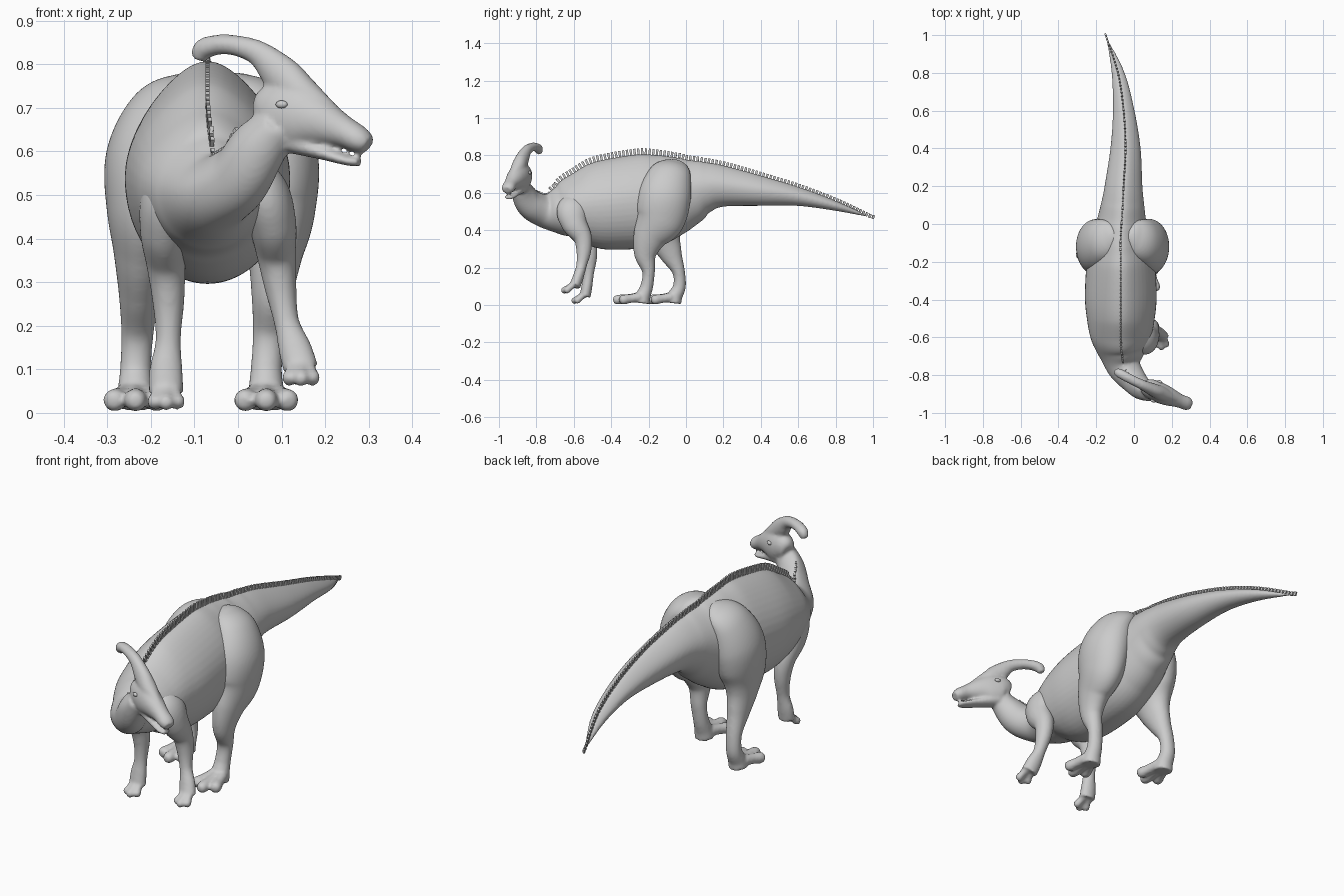
import bpy
import bmesh
import math
from mathutils import Vector, Matrix

cube = bpy.data.objects.get("Cube")
if cube:
    bpy.data.objects.remove(cube, do_unlink=True)

FORWARD = Vector((0, 1, 0))
UP = Vector((0, 0, 1))
MIDDLE = -.06
SIDES = 48
STEPS = 10

skin = bpy.data.materials.new("plain grey skin")
skin.use_nodes = True
skin.diffuse_color = (.6, .6, .6, 1)
skin.node_tree.nodes["Principled BSDF"].inputs["Base Color"].default_value = skin.diffuse_color


def sample(rows):
    """Smooth curve through rows of x, y, z, width radius, height radius."""
    points = [Vector(row) for row in rows]
    points = [points[0] * 2 - points[1]] + points + [points[-1] * 2 - points[-2]]
    curve = []
    for a, b, c, d in zip(points, points[1:], points[2:], points[3:]):
        for step in range(STEPS):
            t = step / STEPS
            curve.append(b + (c - a) * (t / 2)
                         + (a * 2 - b * 5 + c * 4 - d) * (t * t / 2)
                         + (b * 3 - a - c * 3 + d) * (t ** 3 / 2))
    return curve + [points[-2]]


def frames(rows, hint):
    """Centre, side axis, height axis and the two radii along a curve."""
    curve = sample(rows)
    centres = [Vector(point[:3]) for point in curve]
    before = centres[:1] + centres[:-1]
    after = centres[1:] + centres[-1:]
    result = []
    for point, centre, back, ahead in zip(curve, centres, before, after):
        tangent = (ahead - back).normalized()
        side = tangent.cross(hint).normalized()
        result.append((centre, side, side.cross(tangent),
                       max(point[3], .002), max(point[4], .002)))
    return result


def tube(bm, rows, hint, ridge=0):
    """Closed elliptical loft; ridge narrows the upper half."""
    rings = []
    for centre, side, high, width, height in frames(rows, hint):
        ring = []
        for k in range(SIDES):
            angle = math.tau * k / SIDES
            taper = 1 - ridge * max(math.sin(angle), 0) ** 2
            ring.append(bm.verts.new(centre + side * width * taper * math.cos(angle)
                                     + high * height * math.sin(angle)))
        rings.append(ring)
    for lower, upper in zip(rings, rings[1:]):
        for k in range(SIDES):
            bm.faces.new((lower[k - 1], lower[k], upper[k], upper[k - 1]))
    bm.faces.new(rings[0][::-1])
    bm.faces.new(rings[-1])


def finish(name, bm, merge=True):
    """Make the object; merge welds its lofts into one soft skin."""
    bmesh.ops.recalc_face_normals(bm, faces=bm.faces)
    mesh = bpy.data.meshes.new(name)
    bm.to_mesh(mesh)
    bm.free()
    mesh.materials.append(skin)
    obj = bpy.data.objects.new(name, mesh)
    bpy.context.collection.objects.link(obj)
    if merge:
        remesh = obj.modifiers.new("merge", 'REMESH')
        remesh.mode = 'VOXEL'
        remesh.voxel_size = .007
        remesh.use_smooth_shade = True
        soften = obj.modifiers.new("soften", 'SMOOTH')
        soften.factor = .5
        soften.iterations = 5


def head_point(x, z):
    """The head turns to its left, so depth follows from the sideways position."""
    return Vector((x, -.83 - x / 2 + x * x / 4, z))


def head_tube(bm, rows):
    tube(bm, [(*head_point(x, z), width, height) for x, z, width, height in rows], UP)


# Neck, trunk and tail in one line from head to tail tip
spine = [
    (.09, -.89, .66, .05, .05), (.04, -.87, .6, .06, .07),
    (0, -.83, .54, .07, .08), (-.05, -.76, .505, .09, .09),
    (-.065, -.68, .505, .125, .13), (-.07, -.6, .52, .16, .175),
    (-.07, -.5, .53, .18, .225), (-.07, -.38, .54, .19, .245),
    (-.07, -.2, .56, .18, .25), (-.07, -.08, .585, .155, .22),
    (-.065, .02, .61, .13, .18), (-.06, .1, .63, .115, .14),
    (-.055, .2, .635, .1, .11), (-.045, .4, .61, .08, .08),
    (-.055, .6, .58, .057, .05), (-.085, .8, .53, .034, .026),
    (-.15, 1, .466, 0, 0)]

bm = bmesh.new()
tube(bm, spine, UP, ridge=.3)
# Skull with upper beak
head_tube(bm, [
    (.05, .675, .03, .04), (.08, .685, .05, .07), (.13, .68, .055, .08),
    (.18, .67, .05, .06), (.24, .647, .037, .037), (.28, .626, .036, .03),
    (.3, .614, .026, .02)])
# Swept back crest
head_tube(bm, [
    (-.09, .81, .016, .016), (-.08, .834, .024, .024), (-.045, .845, .025, .023),
    (0, .842, .025, .024), (.05, .823, .027, .03), (.1, .775, .034, .045),
    (.15, .73, .037, .04), (.22, .67, .02, .03)])
# Lower jaw
head_tube(bm, [
    (.1, .63, .04, .03), (.19, .6, .033, .018), (.25, .58, .03, .012),
    (.28, .575, .02, .01)])
finish("body_and_head", bm)

# Row of upright plates along the back, low on the neck
bm = bmesh.new()
pitch, travelled = .02, 0
line = frames(spine, UP)[STEPS:]
for here, there in zip(line, line[1:]):
    start = here[0] + here[2] * here[4]
    run = there[0] + there[2] * there[4] - start
    while travelled < run.length:
        spot = start + run.normalized() * travelled
        tall = .02 + here[4] / 9 if spot.y > -.72 else .009
        turn = run.to_track_quat('Y', 'Z').to_matrix().to_4x4()
        bmesh.ops.create_cube(bm, size=1, matrix=Matrix.Translation(spot + here[2] * tall / 6)
                              @ turn @ Matrix.Diagonal((.009, .012, tall, 1)))
        travelled += pitch
    travelled -= run.length
finish("back_frill", bm, merge=False)

# Eyes set in both sides of the skull
bm = bmesh.new()
outward = Vector((.018, .05, 0))
for side in (-1, 1):
    place = Matrix.Translation(head_point(.118, .708) + outward * side)
    bmesh.ops.create_uvsphere(bm, u_segments=16, v_segments=10, radius=.012,
                              matrix=place @ Matrix.Rotation(-.35, 4, 'Z')
                              @ Matrix.Diagonal((1.2, .7, .75, 1)))
for face in bm.faces:
    face.smooth = True
finish("eyes", bm, merge=False)


def limb(name, rows, root, spread, reach, drop, thick):
    """Limb loft ending in three rounded digits, the middle one longest."""
    bm = bmesh.new()
    tube(bm, rows, FORWARD)
    for k in (-1, 0, 1):
        start = root + Vector((k * spread * .4, 0, 0))
        tip = root + Vector((k * spread, reach * (abs(k) / 4 - 1), -drop))
        tube(bm, [(*start.lerp(tip, t), thick * size, thick * size)
                  for t, size in ((0, 1), (.45, .9), (.8, 1), (.95, .75), (1, .4))], UP)
    finish(name, bm)


# Hind legs share offset, height and radii; only the stride differs
hind = [
    (.02, .76, .02, .03), (.06, .735, .05, .09), (.11, .68, .085, .12),
    (.14, .58, .104, .142), (.15, .46, .09, .133), (.155, .36, .063, .09),
    (.155, .27, .047, .06), (.155, .18, .037, .034), (.155, .1, .036, .034),
    (.155, .045, .042, .04), (.155, 0, .045, .04)]
strides = {
    "left": (1, .125, (-.06, -.07, -.09, -.115, -.14, -.195, -.217, -.2, -.21, -.23, -.235)),
    "right": (-1, .175, (-.06, -.07, -.09, -.115, -.13, -.115, -.08, -.04, -.035, -.06, -.065))}
for label, (side, stance, depths) in strides.items():
    rows = []
    for (out, z, width, depth), y in zip(hind, depths):
        # The stance shifts the foot in or out, growing toward the ground
        shift = (stance - .155) * min(1, max(0, .5 - z) * 2.5)
        rows.append((MIDDLE + side * (out + shift), y, max(z, .01), width, depth))
    ankle = Vector((MIDDLE + side * stance, depths[-1] - .015, .042))
    limb(label + "_hind_leg", rows, ankle, .055, .14, .016, .026)

# Fore legs share one shape; the left hand swings out, forward and up
fore = [
    (.065, -.58, .57, .045, .06), (.1, -.6, .5, .06, .083),
    (.11, -.58, .42, .055, .07), (.105, -.53, .34, .045, .05),
    (.1, -.515, .26, .037, .04), (.1, -.52, .17, .029, .028),
    (.105, -.53, .1, .038, .029), (.105, -.54, .045, .04, .03)]
for label, side, swing in (("left", 1, Vector((.1, -.055, .055))),
                           ("right", -1, Vector((0, 0, 0)))):
    rows = []
    for i, (out, y, z, width, depth) in enumerate(fore):
        moved = Vector((MIDDLE + side * out, y, z)) + swing * i / (len(fore) - 1)
        rows.append((*moved, width, depth))
    wrist = Vector(rows[-1][:3]) + UP * .015
    limb(label + "_fore_leg", rows, wrist, .03, .07, .045, .018)
